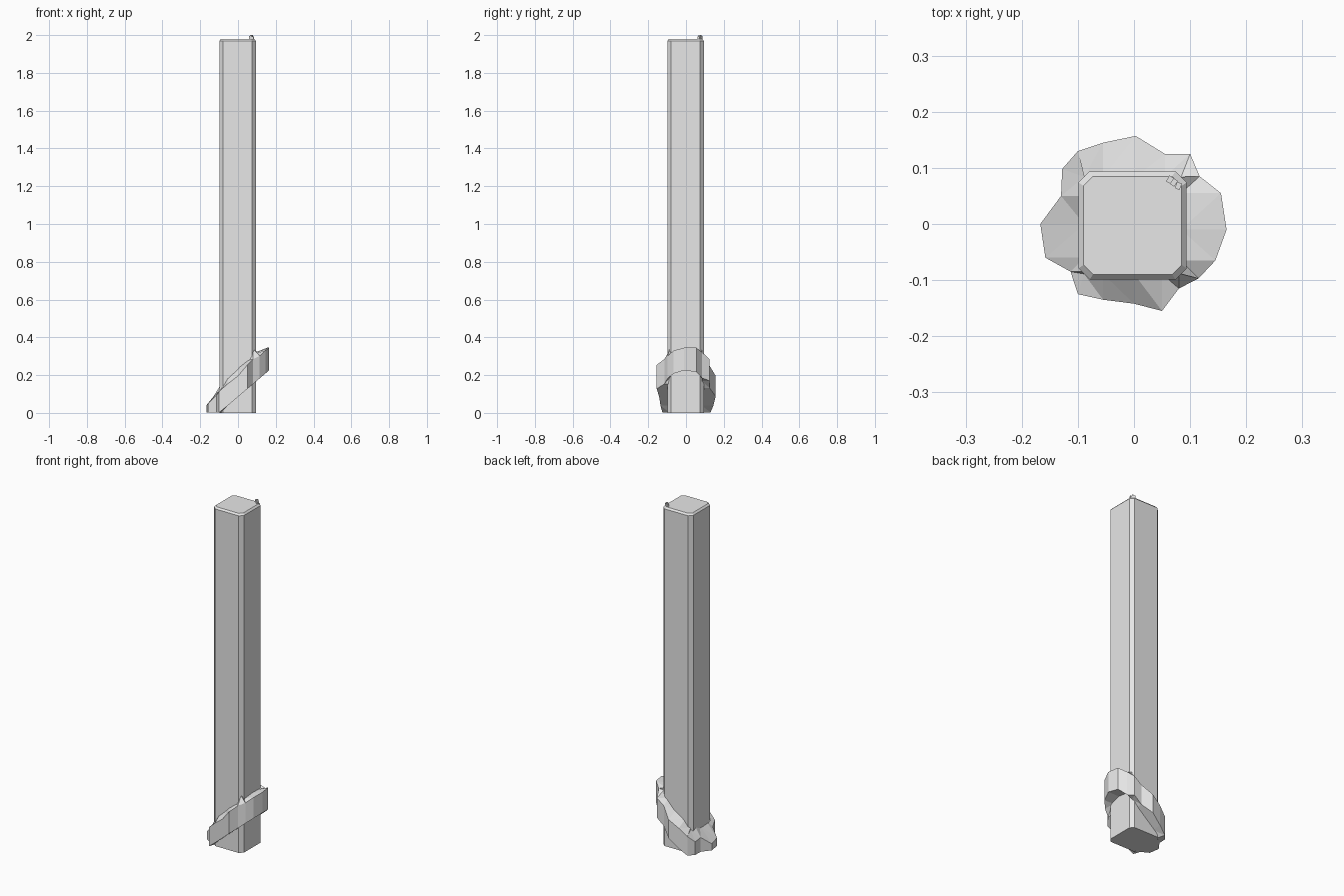
import bpy, bmesh, random
from mathutils import Matrix, Vector

random.seed(4)
if "Cube" in bpy.data.objects:
    bpy.data.objects.remove(bpy.data.objects["Cube"], do_unlink=True)

grey = bpy.data.materials.new("stone grey")
grey.use_nodes = True
grey.diffuse_color = (0.8, 0.8, 0.8, 1)
grey.node_tree.nodes["Principled BSDF"].inputs["Base Color"].default_value = (0.8, 0.8, 0.8, 1)


def finish(bm, name):
    bmesh.ops.recalc_face_normals(bm, faces=bm.faces)
    mesh = bpy.data.meshes.new(name)
    bm.to_mesh(mesh)
    bm.free()
    mesh.materials.append(grey)
    obj = bpy.data.objects.new(name, mesh)
    bpy.context.collection.objects.link(obj)
    return obj


def clamp(v, low, high):
    return max(low, min(high, v))


# Square post with chamfered corners and a bevelled top rim
LOW, HIGH, TOP = -0.099, 0.094, 1.98
MID, SIZE = (LOW + HIGH) / 2, HIGH - LOW


def octagon(bm, half, cut, z):
    ring = []
    for sx, sy in ((1, 1), (-1, 1), (-1, -1), (1, -1)):
        pair = [(half, half - cut), (half - cut, half)]
        for a, b in (pair if sx == sy else pair[::-1]):
            ring.append(bm.verts.new((MID + sx * a, MID + sy * b, z)))
    return ring


def bridge(bm, a, b):
    for i in range(len(a)):
        j = (i + 1) % len(a)
        bm.faces.new((a[i], a[j], b[j], b[i]))


bm = bmesh.new()
rings = [octagon(bm, SIZE / 2, 0.02, 0),
         octagon(bm, SIZE / 2, 0.02, TOP - 0.01),
         octagon(bm, SIZE / 2 - 0.009, 0.017, TOP)]
bridge(bm, rings[0], rings[1])
bridge(bm, rings[1], rings[2])
bm.faces.new(rings[0])
bm.faces.new(rings[2])
finish(bm, "post")

# Rough slanted collar wrapped round the foot, higher on the left
outline = [(0.003, 0.157), (0.055, 0.125), (0.1, 0.125), (0.117, 0.085), (0.155, 0.055),
           (0.165, -0.01), (0.145, -0.065), (0.115, -0.097), (0.08, -0.115), (0.05, -0.155),
           (0, -0.142), (-0.055, -0.135), (-0.1, -0.125), (-0.113, -0.085), (-0.158, -0.06),
           (-0.167, 0), (-0.13, 0.05), (-0.128, 0.098), (-0.1, 0.13), (-0.055, 0.145)]
bm = bmesh.new()
loops = [[], [], [], []]
for x, y in outline:
    ix, iy = clamp(x, LOW + 0.01, HIGH - 0.01), clamp(y, LOW + 0.01, HIGH - 0.01)
    low = max(0.003, 0.85 * (x + 0.1))
    rim = min(0.345, 0.2 + 0.95 * x + random.uniform(-0.012, 0.012))
    crest = min(0.35, 0.235 + 1.05 * ix + random.uniform(-0.015, 0.015))
    points = [(ix, iy, low), (x, y, low), (x, y, rim), (ix, iy, crest)]
    for loop, p in zip(loops, points):
        loop.append(bm.verts.new(p))
for k in range(4):
    bridge(bm, loops[k], loops[(k + 1) % 4])
bmesh.ops.triangulate(bm, faces=[f for f in bm.faces if f.normal.length == 0 or loops[3][0] in f.verts
                                 or any(v in loops[3] for v in f.verts)])
finish(bm, "collar")

# Tiny jagged chip on the back left corner of the top
bm = bmesh.new()
for x, y, h, turn in ((0.064, 0.079, 0.014, 0.5), (0.071, 0.074, 0.02, 0.6), (0.079, 0.068, 0.012, 0.4)):
    place = (Matrix.Translation(Vector((x, y, TOP + h / 2 - 0.003)))
             @ Matrix.Rotation(-turn, 4, "Z")
             @ Matrix.Diagonal((0.009, 0.012, h + 0.006, 1)))
    bmesh.ops.create_cube(bm, size=1, matrix=place)
finish(bm, "top_chip")
